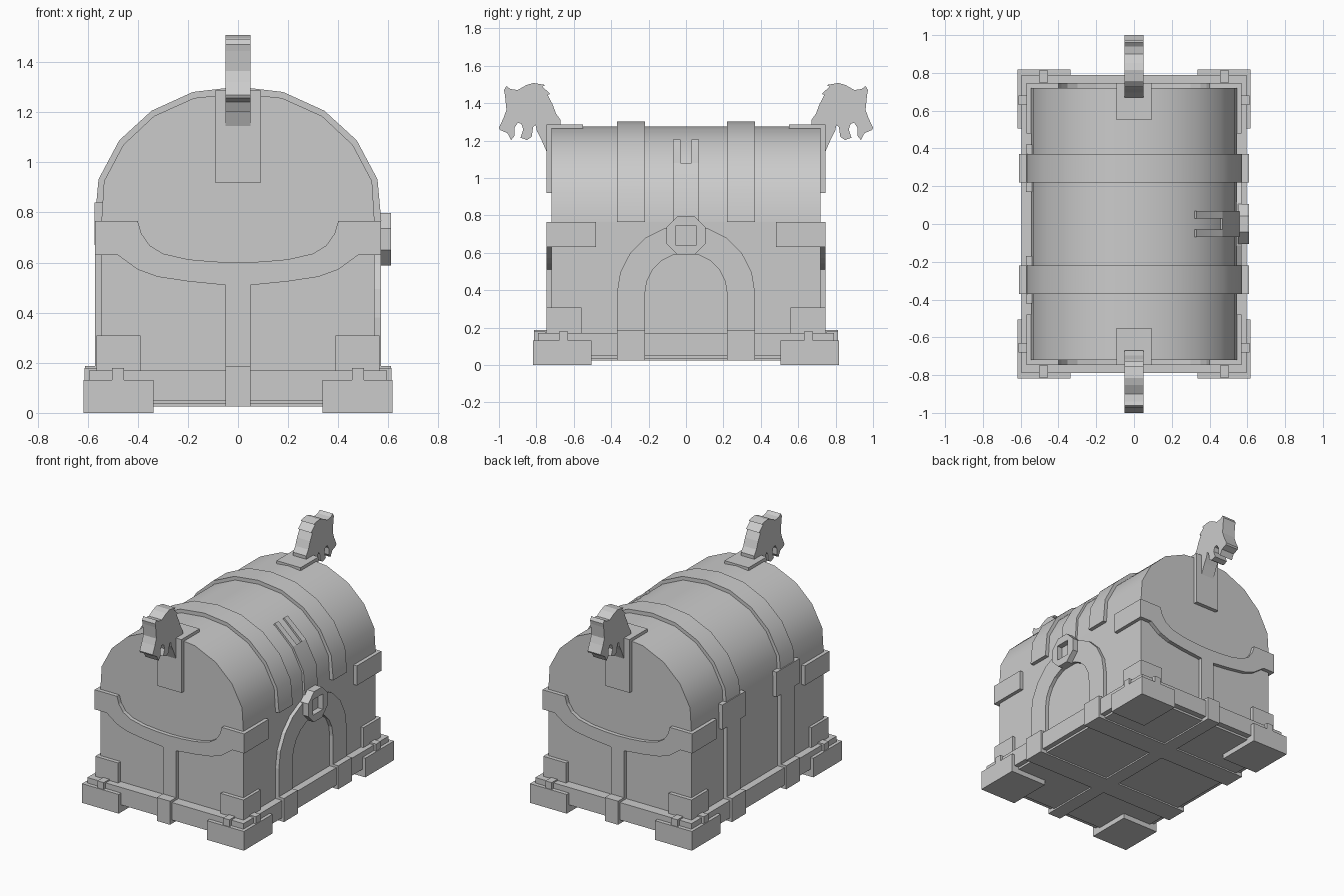
import bpy, bmesh
from math import radians, cos, sin, pi
from mathutils import Vector

if "Cube" in bpy.data.objects:
    bpy.data.objects.remove(bpy.data.objects["Cube"])


def prism(name, pts, axis, lo, hi, smooth=False):
    """Extrude a closed 2D outline along an axis (pts in the other two axes)."""
    def place(p, t):
        v = list(p)
        v.insert("xyz".index(axis), t)
        return Vector(v)
    bm = bmesh.new()
    a = [bm.verts.new(place(p, lo)) for p in pts]
    b = [bm.verts.new(place(p, hi)) for p in pts]
    n = len(pts)
    bm.faces.new(a)
    bm.faces.new(b[::-1])
    for i in range(n):
        bm.faces.new((a[i], b[i], b[(i + 1) % n], a[(i + 1) % n]))
    bmesh.ops.recalc_face_normals(bm, faces=bm.faces)
    me = bpy.data.meshes.new(name)
    bm.to_mesh(me)
    bm.free()
    ob = bpy.data.objects.new(name, me)
    bpy.context.collection.objects.link(ob)
    if smooth:
        bpy.ops.object.select_all(action='DESELECT')
        ob.select_set(True)
        bpy.context.view_layer.objects.active = ob
        bpy.ops.object.shade_smooth_by_angle(angle=radians(40))
    return ob


def box(name, x0, x1, y0, y1, z0, z1):
    return prism(name, [(x0, y0), (x1, y0), (x1, y1), (x0, y1)], "z", z0, z1)


def sbox(name, sx, sy, x0, x1, y0, y1, z0, z1):
    """Box mirrored into the quadrant given by the signs."""
    return box(name, *sorted((sx * x0, sx * x1)), *sorted((sy * y0, sy * y1)), z0, z1)


def full(half):
    """Mirror a half outline that ends on x = 0."""
    tail = half[:-1] if half[-1][0] == 0 else half
    return half + [(-x, z) for x, z in reversed(tail)]


# Lid profile and the slightly larger profile of the straps
lid_half = [(.545, .765), (.535, .925), (.458, 1.07), (.335, 1.185), (.175, 1.257), (0, 1.275)]
strap_half = [(.572, .765), (.557, .932), (.474, 1.088), (.345, 1.206), (.18, 1.281), (0, 1.302)]
hasp_half = [(.56, .765), (.549, .93), (.468, 1.08), (.33, 1.205)]

# Body, lid, base
box("body", -.545, .545, -.72, .72, .16, .765)
prism("lid", full(lid_half), "y", -.72, .72, True)
box("base", -.595, .595, -.79, .79, .05, .17)
box("base_bottom", -.56, .56, -.75, .75, .035, .06)

# Pair of straps over the lid, down the back and under the base
for s in (-1, 1):
    y0, y1 = sorted((s * .22, s * .37))
    prism("lid_strap", full(strap_half) + full(lid_half)[::-1], "y", y0, y1, True)
    box("back_strap", -.57, -.54, y0, y1, .17, .765)
    sbox("hinge", -1, s, .54, .572, .17, .42, .67, .84)
    box("bottom_strap", -.61, .61, y0, y1, .025, .05)
    for sx in (-1, 1):
        sbox("base_strap", sx, s, .55, .61, .22, .37, .025, .187)

# Arch strap on the lock side
arc = [i * pi / 10 for i in range(11)]
outer = [(.37, .17)] + [(.37 * cos(a), .38 + .37 * sin(a)) for a in arc] + [(-.37, .17)]
inner = [(.22, .17)] + [(.22 * cos(a), .38 + .22 * sin(a)) for a in arc] + [(-.22, .17)]
prism("arch_strap", outer + inner[::-1], "x", .54, .57)

# Hasp with two prongs on the lid
prism("hasp", hasp_half[:3] + lid_half[:3][::-1], "y", -.07, .07, True)
for y in (-.07, .03):
    prism("hasp_prong", hasp_half[2:] + [(.32, 1.192), lid_half[3], lid_half[2]][:1] + [(.335, 1.185), lid_half[2]],
          "y", y, y + .04)

# Octagonal lock with a square hole
r = .105 / cos(pi / 8)
lock = prism("lock", [(r * cos(pi / 8 + i * pi / 4), .693 + r * sin(pi / 8 + i * pi / 4))
                      for i in range(8)], "x", .55, .61)
cutter = box("lock_hole_cutter", .572, .7, -.053, .053, .64, .746)
cutter.hide_render = True
cutter.hide_viewport = False
cutter.display_type = 'WIRE'
mod = lock.modifiers.new("hole", 'BOOLEAN')
mod.operation = 'DIFFERENCE'
mod.object = cutter
bpy.context.view_layer.objects.active = lock
bpy.ops.object.modifier_apply(modifier="hole")
bpy.data.objects.remove(cutter)

# Ends: swag plate, centre strap, crest plates and carved animal heads
low = [(.57, .63), (.48, .63), (.4, .572), (.32, .543), (.2, .525), (.05, .51)]
up = [(.57, .765), (.4, .765), (.385, .715), (.352, .668), (.3, .636), (.2, .613), (.1, .604), (0, .6)]
swag = full(low) + full(up)[::-1]
head = [(.745, 1.14), (.745, 1.27), (.672, 1.275), (.671, 1.31), (.695, 1.345), (.714, 1.395),
        (.740, 1.444), (.725, 1.449), (.768, 1.488), (.751, 1.497), (.815, 1.508), (.853, 1.497),
        (.90, 1.47), (.94, 1.476), (.96, 1.492), (.973, 1.47), (.968, 1.444), (.96, 1.364),
        (.976, 1.32), (1.0, 1.268), (.995, 1.257), (.955, 1.24), (.935, 1.203), (.917, 1.225),
        (.917, 1.268), (.90, 1.295), (.88, 1.29), (.87, 1.26), (.885, 1.215), (.85, 1.203),
        (.825, 1.22), (.818, 1.27), (.805, 1.285), (.797, 1.25), (.778, 1.215)]
for s in (-1, 1):
    def span(a, b):
        return sorted((s * a, s * b))
    prism("swag_plate", swag, "y", *span(.715, .747))
    box("end_strap", -.05, .05, *span(.715, .747), .17, .512)
    box("end_base_strap", -.05, .05, *span(.74, .812), .025, .187)
    box("crest_end_plate", -.092, .092, *span(.715, .747), .92, 1.287)
    box("crest_top_plate", -.092, .092, *span(.55, .747), 1.255, 1.287)
    prism("carved_head", [(s * y, z) for y, z in head], "x", -.05, .05)
box("bottom_long_strap", -.05, .05, -.812, .812, .025, .05)

# Corners: feet, clips and brackets
for sx in (-1, 1):
    for sy in (-1, 1):
        sbox("foot", sx, sy, .337, .617, .505, .817, 0, .132)
        sbox("end_clip", sx, sy, .455, .503, .75, .812, .12, .18)
        sbox("side_clip", sx, sy, .555, .612, .63, .68, .12, .18)
        sbox("upper_bracket", sx, sy, .54, .57, .48, .747, .63, .765)
        sbox("lower_side_bracket", sx, sy, .54, .565, .56, .747, .165, .308)
        sbox("lower_end_bracket", sx, sy, .39, .565, .715, .747, .165, .308)
